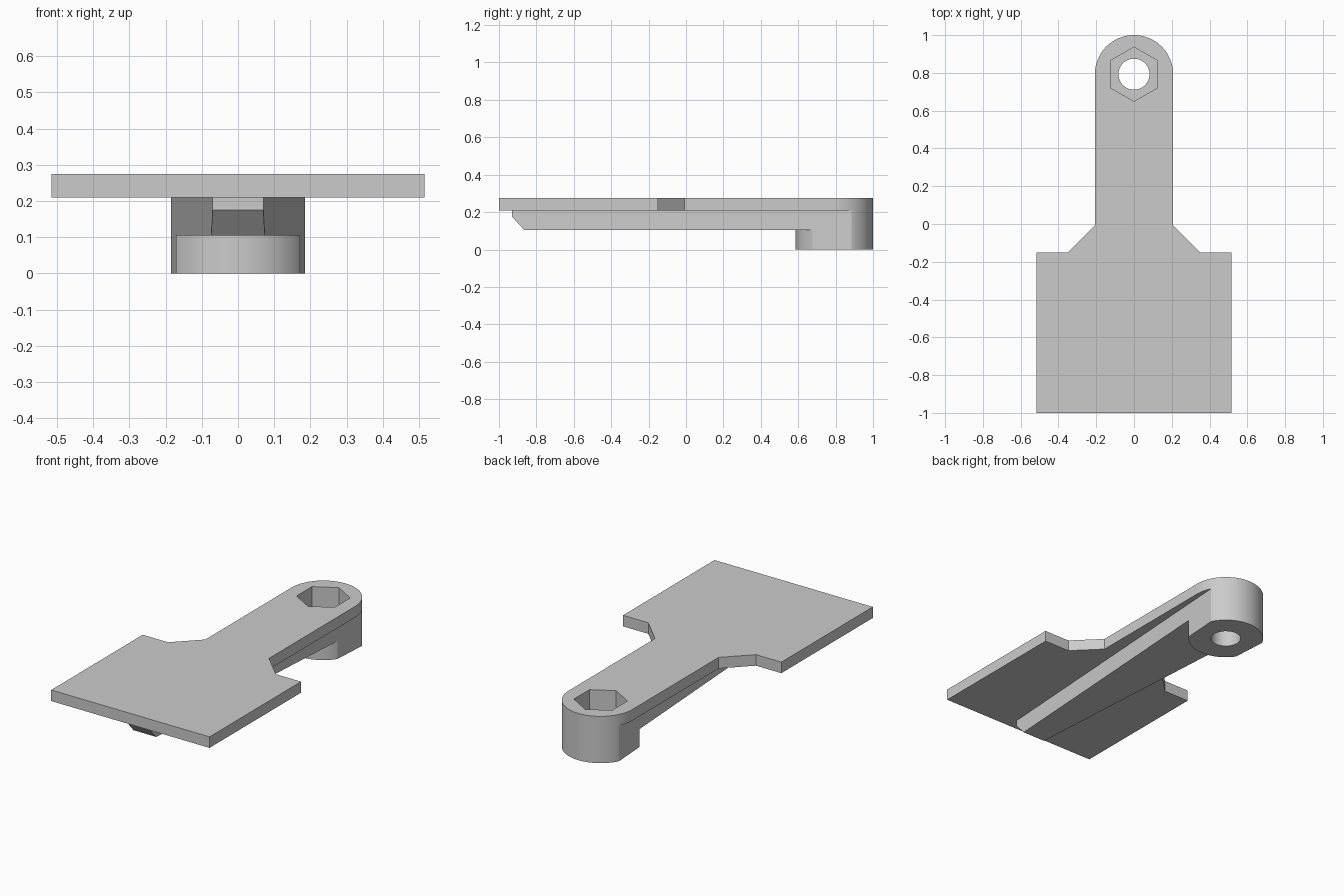
import bpy, bmesh
from math import sin, cos, pi, radians

if "Cube" in bpy.data.objects:
    bpy.data.objects.remove(bpy.data.objects["Cube"])

grey = bpy.data.materials.new("plain grey")
grey.use_nodes = True
colour = (0.6, 0.6, 0.6, 1)
grey.diffuse_color = colour
grey.node_tree.nodes["Principled BSDF"].inputs["Base Color"].default_value = colour

EYE_Y, EYE_R = 0.793, 0.207      # centre and radius of the rounded end
PLATE_Z, TOP_Z, RIB_Z = 0.21, 0.275, 0.105


def rib_half(y):
    """Half width of the tapered rib at y."""
    return 0.07 + 0.115 * (y + 0.93) / 1.82


def prism(name, outline, shift):
    """Extrude a closed 3D outline by a vector."""
    bm = bmesh.new()
    face = bm.faces.new([bm.verts.new(p) for p in outline])
    new = bmesh.ops.extrude_face_region(bm, geom=[face])["geom"]
    verts = [v for v in new if isinstance(v, bmesh.types.BMVert)]
    bmesh.ops.translate(bm, verts=verts, vec=shift)
    bmesh.ops.recalc_face_normals(bm, faces=bm.faces)
    mesh = bpy.data.meshes.new(name)
    bm.to_mesh(mesh)
    bm.free()
    mesh.materials.append(grey)
    ob = bpy.data.objects.new(name, mesh)
    bpy.context.collection.objects.link(ob)
    return ob


def ring(radius, count, z, start=0.0, sweep=2 * pi):
    return [(radius * cos(start + sweep * i / count),
             EYE_Y + radius * sin(start + sweep * i / count), z) for i in range(count)]


def combine(target, other, operation):
    """Apply a boolean and remove the helper."""
    other.hide_render = True
    mod = target.modifiers.new(operation, "BOOLEAN")
    mod.operation, mod.solver, mod.object = operation, "EXACT", other
    bpy.context.view_layer.objects.active = target
    bpy.ops.object.modifier_apply(modifier=mod.name)
    bpy.data.objects.remove(other)


# Flat paddle plate with tapered shoulders and a rounded end
half = [(0.515, -1), (0.515, -0.15), (0.35, -0.15), (EYE_R, -0.007)]
outline = [(x, y, PLATE_Z) for x, y in half]
outline += ring(EYE_R, 48, PLATE_Z, 0, pi) + [(-EYE_R, EYE_Y, PLATE_Z)]
outline += [(-x, y, PLATE_Z) for x, y in reversed(half)]
bracket = prism("mounting_bracket", outline, (0, 0, TOP_Z - PLATE_Z))

# Tapered rib with a chamfered front
side = [(-0.93, PLATE_Z), (-0.93, 0.175), (-0.865, RIB_Z), (0.75, RIB_Z), (0.75, PLATE_Z)]
rib = prism("rib", [(-1, y, z) for y, z in side], (2, 0, 0))
for v in rib.data.vertices:
    v.co.x *= rib_half(v.co.y)

# Round boss, its sides trimmed by the line of the rib
boss_outline = []
for x, y, z in ring(EYE_R, 96, 0):
    w = rib_half(y)
    boss_outline.append((max(-w, min(w, x)), y, z))
boss = prism("boss", boss_outline, (0, 0, PLATE_Z))

combine(rib, boss, "UNION")
combine(bracket, rib, "UNION")

# Hexagonal nut pocket and bolt hole
combine(bracket, prism("nut_cutter", ring(0.1435, 6, RIB_Z, pi / 2), (0, 0, 0.3)), "DIFFERENCE")
combine(bracket, prism("bolt_cutter", ring(0.082, 48, -0.1), (0, 0, 0.5)), "DIFFERENCE")

bpy.ops.object.select_all(action="DESELECT")
bracket.select_set(True)
bpy.context.view_layer.objects.active = bracket
bpy.ops.object.shade_smooth_by_angle(angle=radians(20))
